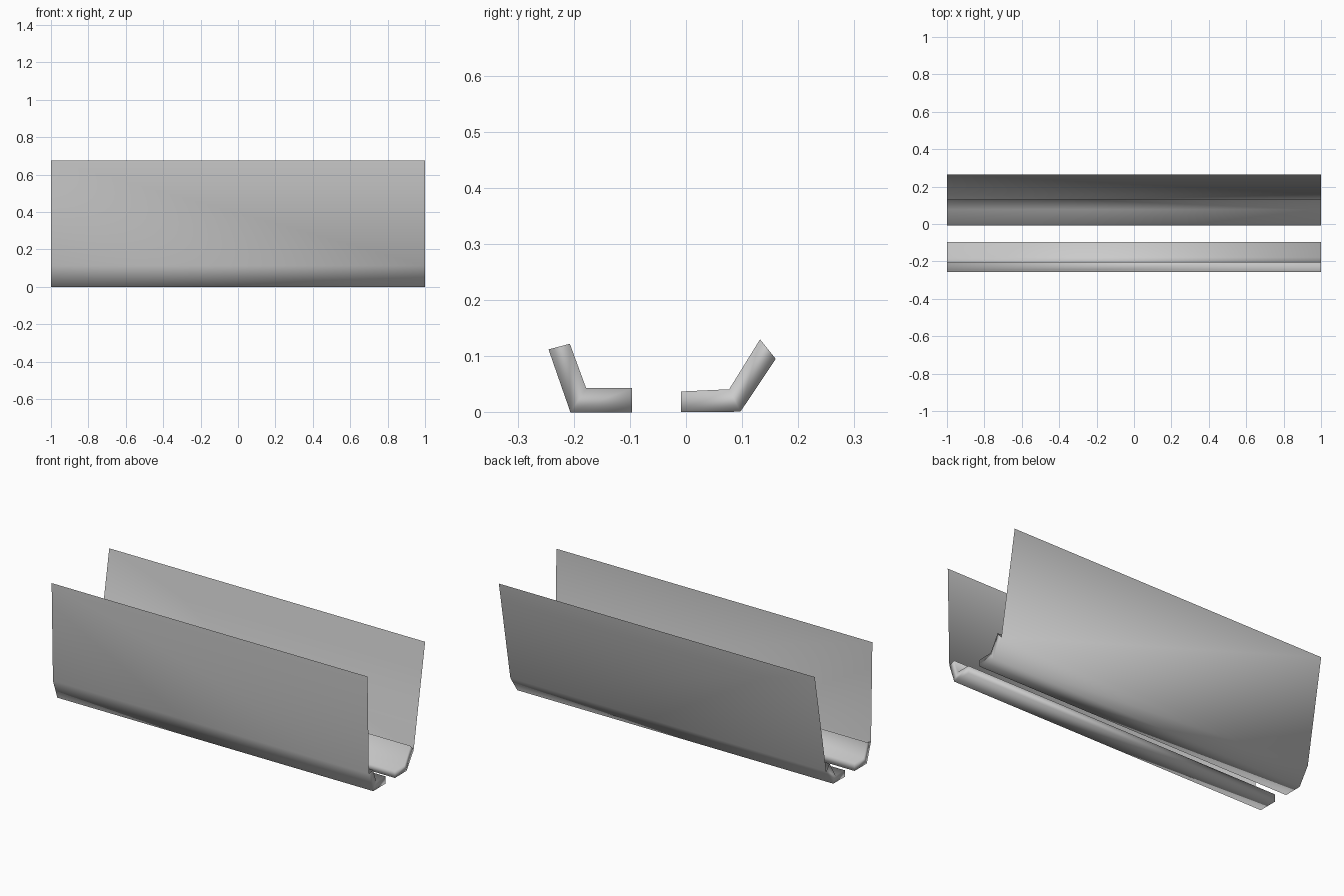
import bpy
import bmesh

# Remove the default cube only
cube = bpy.data.objects.get("Cube")
if cube:
    bpy.data.objects.remove(cube, do_unlink=True)

# Single grey material
grey = bpy.data.materials.new("plain grey")
grey.use_nodes = True
colour = (0.6, 0.6, 0.6, 1)
grey.diffuse_color = colour
grey.node_tree.nodes["Principled BSDF"].inputs["Base Color"].default_value = colour

HALF_LENGTH = 1.0


def make_rail(name, sheet_top, section, flip):
    """Extrude a bent lip along x, cap its ends and add the thin wall above it.

    section starts at the outer top, goes under the lip and ends at the inner top.
    """
    bm = bmesh.new()
    profile = [sheet_top] + section
    ends = [[bm.verts.new((x, y, z)) for y, z in profile]
            for x in (-HALF_LENGTH, HALF_LENGTH)]

    # Wall and lip surfaces, open along the top of the lip
    for i in range(len(profile) - 1):
        a, b = ends[0][i:i + 2]
        d, c = ends[1][i:i + 2]
        bm.faces.new((a, b, c, d))

    # Lip end caps
    bm.faces.new(list(reversed(ends[0][1:])))
    bm.faces.new(ends[1][1:])

    if flip:
        bmesh.ops.reverse_faces(bm, faces=bm.faces[:])
    for face in bm.faces:
        face.smooth = True

    mesh = bpy.data.meshes.new(name)
    bm.to_mesh(mesh)
    bm.free()
    mesh.materials.append(grey)
    obj = bpy.data.objects.new(name, mesh)
    bpy.context.scene.collection.objects.link(obj)


# Front wall with its lip turned inward
make_rail("front_rail", (-0.257, 0.675),
          [(-0.245, 0.112), (-0.206, 0.0), (-0.096, 0.0),
           (-0.096, 0.043), (-0.178, 0.043), (-0.207, 0.122)], False)

# Back wall with its wider lip turned inward
make_rail("back_rail", (0.264, 0.675),
          [(0.16, 0.095), (0.097, 0.001), (-0.009, 0.0),
           (-0.009, 0.037), (0.077, 0.041), (0.132, 0.13)], True)
